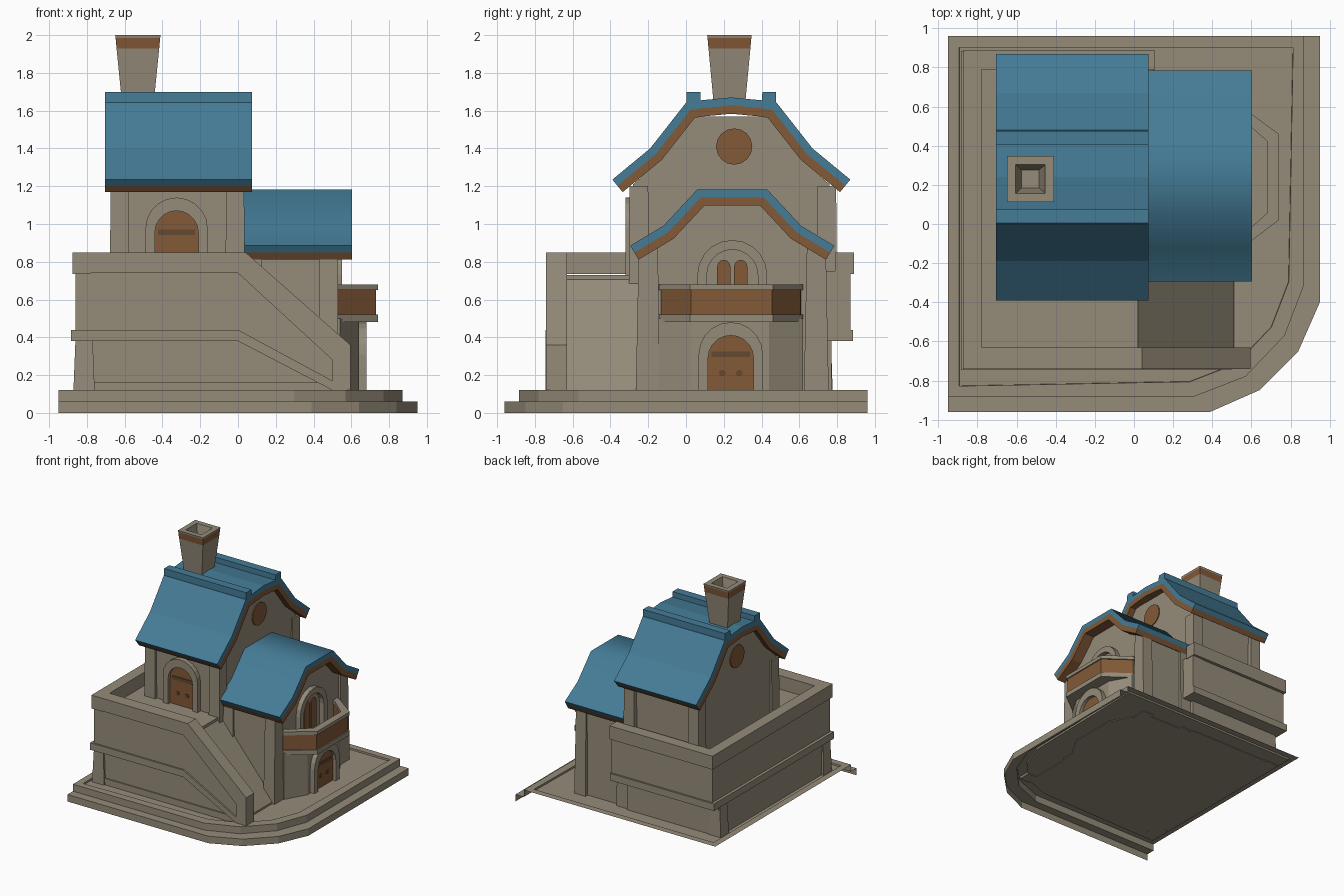
import bpy, bmesh, math

if "Cube" in bpy.data.objects:
    bpy.data.objects.remove(bpy.data.objects["Cube"])

def material(name, rgb):
    m = bpy.data.materials.new(name)
    m.diffuse_color = (*rgb, 1)
    m.use_nodes = True
    m.node_tree.nodes["Principled BSDF"].inputs["Base Color"].default_value = m.diffuse_color
    return m

STONE = material("warm grey stone", (0.30, 0.262, 0.195))
BLUE = material("blue tile", (0.058, 0.20, 0.305))
WOOD = material("brown wood", (0.225, 0.10, 0.038))
DARK = material("dark wood", (0.13, 0.065, 0.03))

def finish(name, bm, *mats):
    me = bpy.data.meshes.new(name)
    bm.to_mesh(me)
    bm.free()
    for m in mats:
        me.materials.append(m)
    ob = bpy.data.objects.new(name, me)
    bpy.context.collection.objects.link(ob)
    return ob

def prism(name, pts, axis, a, b, mat):
    """Extrude a 2D outline along an axis from a to b."""
    put = {'x': lambda u, v, t: (t, u, v),
           'y': lambda u, v, t: (u, t, v),
           'z': lambda u, v, t: (u, v, t)}[axis]
    bm = bmesh.new()
    lo = [bm.verts.new(put(u, v, a)) for u, v in pts]
    hi = [bm.verts.new(put(u, v, b)) for u, v in pts]
    bm.faces.new(lo)
    bm.faces.new(hi)
    n = len(pts)
    for i in range(n):
        j = (i + 1) % n
        bm.faces.new((lo[i], lo[j], hi[j], hi[i]))
    bmesh.ops.recalc_face_normals(bm, faces=bm.faces)
    return finish(name, bm, mat)

def box(name, x0, x1, y0, y1, z0, z1, mat=STONE):
    return prism(name, [(x0, y0), (x1, y0), (x1, y1), (x0, y1)], 'z', z0, z1, mat)

def loft(name, cx, cy, rings, mats, band=None):
    """Stack of rectangles (z, half x, half y); one band may use material 1."""
    bm = bmesh.new()
    loops = [[bm.verts.new((cx + sx * hx, cy + sy * hy, z))
              for sx, sy in ((-1, -1), (1, -1), (1, 1), (-1, 1))] for z, hx, hy in rings]
    for k in range(len(loops) - 1):
        for i in range(4):
            j = (i + 1) % 4
            f = bm.faces.new((loops[k][i], loops[k][j], loops[k + 1][j], loops[k + 1][i]))
            f.material_index = int(k == band)
    bm.faces.new(loops[0][::-1])
    bm.faces.new(loops[-1])
    return finish(name, bm, *mats)

def arch(c, hw, z0, top, n=10):
    s = top - hw
    return ([(c - hw, z0)] + [(c - hw * math.cos(math.pi * i / n), s + hw * math.sin(math.pi * i / n))
                              for i in range(n + 1)] + [(c + hw, z0)])

def mirror(half, c):
    """Mirror a left half outline about y = c."""
    return half + [(2 * c - y, z) for y, z in reversed(half) if abs(y - c) > 1e-4]

def offset(pts, d):
    """Shift an open left-to-right polyline downwards along its normals."""
    out = []
    for i, (u, v) in enumerate(pts):
        ns = []
        for p, q in ((i - 1, i), (i, i + 1)):
            if p >= 0 and q < len(pts):
                du, dv = pts[q][0] - pts[p][0], pts[q][1] - pts[p][1]
                l = math.hypot(du, dv)
                ns.append((dv / l, -du / l))
        nu, nv = sum(n[0] for n in ns) / len(ns), sum(n[1] for n in ns) / len(ns)
        k = d / (nu * nu + nv * nv)
        out.append((u + nu * k, v + nv * k))
    return out

def roof(name, top, x0, x1):
    mid, low = offset(top, 0.042), offset(top, 0.086)
    prism(name + "_boards", mid + low[::-1], 'x', x0, x1, WOOD)
    return prism(name + "_tiles", top + mid[::-1], 'x', x0, x1, BLUE)

def door(name, axis, c, z0, top, hw, wall, s):
    """Arched door with stone surround; s is the outward direction."""
    prism(name + "_surround", arch(c, hw + 0.05, z0, top + 0.07) + arch(c, hw, z0, top)[::-1],
          axis, wall - s * 0.02, wall + s * 0.04, STONE)
    prism(name + "_leaf", arch(c, hw, z0, top), axis, wall - s * 0.02, wall + s * 0.012, WOOD)
    z = z0 + (top - z0) * 0.62
    w = hw * 0.85
    prism(name + "_strap", [(c - w, z), (c + w, z), (c + w, z + 0.03), (c - w, z + 0.03)],
          axis, wall, wall + s * 0.018, DARK)
    for k in (-1, 1):
        r = [(c + k * 0.045 + 0.018 * math.cos(i * math.pi / 4),
              z0 + 0.1 + 0.018 * math.sin(i * math.pi / 4)) for i in range(8)]
        prism(name + "_stud", r, axis, wall, wall + s * 0.018, DARK)

# Stepped base: open shell with the rounded corner at front right
outer = [(-.95, -.96), (.39, -.96), (.64, -.85), (.84, -.65), (.95, -.40), (.95, .96)]
inner = [(-.95, -.885), (.30, -.885), (.57, -.78), (.77, -.57), (.87, -.31), (.87, .96)]
bm = bmesh.new()
rows = [[bm.verts.new((x, y, z)) for x, y in line]
        for line, z in ((outer, 0), (outer, .06), (inner, .06), (inner, .12))]
for a, b in zip(rows, rows[1:]):
    for i in range(5):
        bm.faces.new((a[i], a[i + 1], b[i + 1], b[i]))
floor = bm.faces.new(rows[-1] + [bm.verts.new((-.95, .96, .12))])
bm.normal_update()
bmesh.ops.inset_individual(bm, faces=[floor], thickness=.08)
bmesh.ops.inset_individual(bm, faces=[floor], thickness=.002, depth=-.015)
finish("base", bm, STONE)

# Terrace core, parapets and string courses
box("terrace_upper", -.86, .02, -.72, .87, .38, .73)
box("terrace_lower", -.85, .02, -.70, .77, .10, .38)
box("terrace_back", 0, .10, .70, .87, .38, .75)
box("parapet_left", -.875, -.78, -.74, .89, .735, .85)
box("parapet_back", -.875, .105, .79, .89, .735, .85)
box("course_left", -.885, -.80, -.745, .885, .38, .44)
box("course_back", -.885, .105, .75, .885, .38, .44)
for y in (-.68, .72):
    loft("terrace_pillar", -.815, y, [(.10, .057, .057), (.40, .045, .047)], [STONE])

# Stair: ramp and front wall that follows the slope
prism("stair_ramp", [(0, .10), (0, .73), (.51, .12), (.51, .10)], 'y', -.64, -.20, STONE)
prism("stair_wall_upper", [(-.86, .42), (0, .42), (.5, .15), (.5, .31), (.02, .76), (-.86, .76)],
      'y', -.73, -.635, STONE)
prism("stair_wall_lower", [(-.85, .10), (.5, .10), (.5, .16), (0, .43), (-.85, .43)],
      'y', -.715, -.64, STONE)
prism("stair_parapet", [(-.875, .74), (0, .74), (.5, .28), (.5, .10), (.595, .10), (.595, .36),
                        (.04, .85), (-.875, .85)], 'y', -.74, -.63, STONE)
prism("stair_course", [(-.885, .38), (0, .38), (.5, .12), (.5, .17), (0, .44), (-.885, .44)],
      'y', -.743, -.64, STONE)
box("front_plinth", -.77, .5, -.725, -.66, .10, .16)

# Main house
prism("house_body", mirror([(-.28, .60), (-.28, 1.21), (-.14, 1.335), (.035, 1.57)], .24),
      'x', -.66, .02, STONE)
for x in (-.627, -.015):
    for y in (-.25, .745):
        loft("house_pillar", x, y, [(.60, .053, .053), (1.2, .047, .05)], [STONE])
main_top = mirror([(-.39, 1.235), (-.19, 1.40), (0, 1.642), (.08, 1.655), (.24, 1.67)], .24)
roof("main_roof", main_top, -.705, .075)
for s in (-1, 1):
    c = .24 + s * .2
    prism("ridge_rail", [(c - .038, 1.62), (c + .038, 1.62), (c + .036, 1.70), (c - .036, 1.70)],
          'x', -.705, .075, BLUE)
disc = [(.255 + .096 * math.cos(i * math.pi / 8), 1.41 + .096 * math.sin(i * math.pi / 8))
        for i in range(16)]
prism("gable_window_right", disc, 'x', .01, .028, WOOD)
prism("gable_window_left", disc, 'x', -.668, -.65, WOOD)
door("house_door", 'y', -.325, .73, 1.07, .115, -.28, -1)

# Chimney
loft("chimney", -.53, .23, [(1.6, .08, .08), (1.93, .113, .111), (1.985, .118, .116), (2, .12, .118),
                            (2, .076, .074), (1.88, .045, .045)], [STONE, WOOD], band=1)

# Side wing
prism("wing_body", mirror([(-.235, .10), (-.235, .835), (-.07, .93), (.085, 1.11)], .245),
      'x', 0, .51, STONE)
for y in (-.20, .69):
    loft("wing_pillar", .48, y, [(.10, .053, .066), (.88, .047, .05)], [STONE])
    loft("wing_inner_pillar", .08, y, [(.10, .053, .066), (.86, .047, .05)], [STONE])
wing_top = mirror([(-.295, .885), (-.12, .99), (.06, 1.183)], .245)
tiles = roof("wing_roof", wing_top, 0, .603)
bpy.ops.object.select_all(action='DESELECT')
tiles.select_set(True)
bpy.context.view_layer.objects.active = tiles
bpy.ops.object.shade_smooth_by_angle(angle=math.radians(50))

# Bay with the lower door
bay = [(.48, -.145), (.54, -.145), (.64, .03), (.64, .44), (.54, .62), (.48, .62)]
prism("bay", bay, 'z', .10, .50, STONE)
door("bay_door", 'x', .237, .11, .41, .12, .64, 1)

# Balcony: slab, wooden panels, hand rail
def balcony_line(d):
    return [(.50, -.145 + d), (.53, -.14 + d), (.74 - d, .02 + d * .6),
            (.74 - d, .46 - d * .6), (.53, .615 - d), (.50, .62 - d)]
prism("balcony_slab", balcony_line(0), 'z', .48, .52, STONE)
prism("balcony_panels", balcony_line(.01) + balcony_line(.05)[::-1], 'z', .52, .65, WOOD)
prism("balcony_rail", balcony_line(0) + balcony_line(.06)[::-1], 'z', .65, .68, STONE)

# Balcony door with stone arch and twin leaves
prism("balcony_arch", arch(.245, .185, .52, .915) + arch(.245, .135, .52, .865)[::-1],
      'x', .49, .55, STONE)
for s in (-1, 1):
    prism("balcony_door_leaf", arch(.245 + s * .045, .035, .52, .81, 6), 'x', .50, .518, WOOD)
